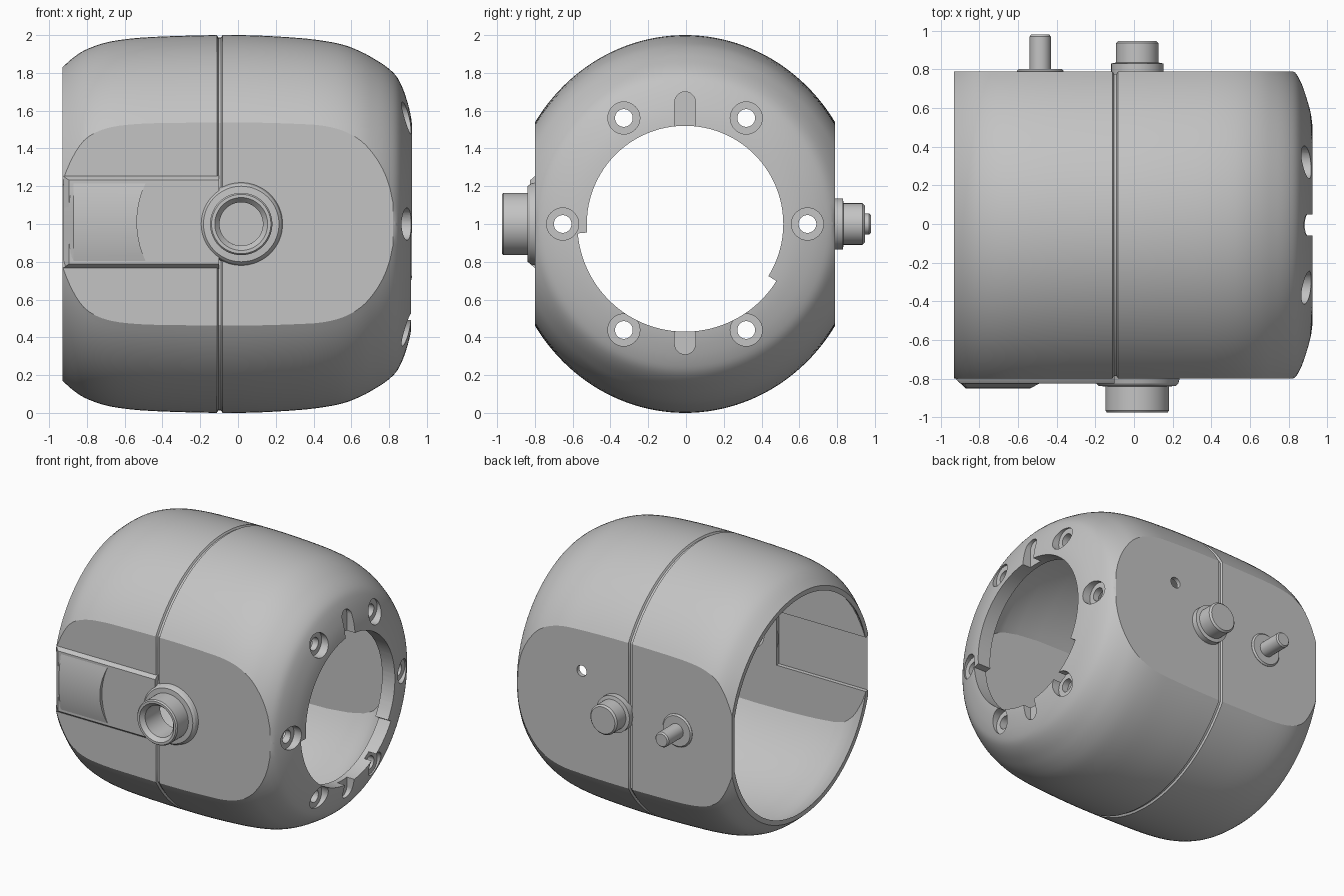
import bpy, bmesh, math

if "Cube" in bpy.data.objects:
    bpy.data.objects.remove(bpy.data.objects["Cube"])

CY, FLAT, PX = -0.005, 0.795, 0.017   # body axis y, half distance of side flats, port x

grey = bpy.data.materials.new("light_grey")
grey.diffuse_color = (0.55, 0.55, 0.55, 1)
grey.use_nodes = True
grey.node_tree.nodes["Principled BSDF"].inputs["Base Color"].default_value = grey.diffuse_color


def finish(name, bm):
    bmesh.ops.remove_doubles(bm, verts=bm.verts, dist=1e-5)
    bmesh.ops.recalc_face_normals(bm, faces=bm.faces)
    me = bpy.data.meshes.new(name)
    bm.to_mesh(me)
    bm.free()
    ob = bpy.data.objects.new(name, me)
    bpy.context.collection.objects.link(ob)
    me.materials.append(grey)
    return ob


def skin(name, rings, close_u=False, cap=False):
    """Bridge rings of equal length; optionally close the ring list or cap the ends."""
    bm = bmesh.new()
    vs = [[bm.verts.new(p) for p in r] for r in rings]
    n, m = len(vs[0]), len(vs)
    for i in range(m if close_u else m - 1):
        a, b = vs[i], vs[(i + 1) % m]
        for j in range(n):
            k = (j + 1) % n
            bm.faces.new((a[j], a[k], b[k], b[j]))
    if cap:
        bm.faces.new(vs[0])
        bm.faces.new(vs[-1])
    return finish(name, bm)


def lathe(name, profile, axis, centre, seg=48):
    """Turn (radius, position) points about an x or y axis; radius-0 ends become caps."""
    solid = profile[0][0] == 0
    pts = profile[1:-1] if solid else profile
    rings = []
    for r, h in pts:
        ring = []
        for i in range(seg):
            t = 2 * math.pi * i / seg
            u, v = centre[0] + r * math.cos(t), centre[1] + r * math.sin(t)
            ring.append((h, u, v) if axis == 'X' else (u, h, v))
        rings.append(ring)
    return skin(name, rings, close_u=not solid, cap=solid)


def rod(name, r, h0, h1, axis, centre, seg=48):
    return lathe(name, [(0, h0), (r, h0), (r, h1), (0, h1)], axis, centre, seg)


def prism(name, yz, x0, x1):
    return skin(name, [[(x, y, z) for y, z in yz] for x in (x0, x1)], cap=True)


def smooth_path(pts, k=3):
    """Catmull-Rom refinement of a profile."""
    out = []
    for i in range(len(pts) - 1):
        p = [pts[max(i - 1, 0)], pts[i], pts[i + 1], pts[min(i + 2, len(pts) - 1)]]
        for s in range(k):
            t = s / k
            out.append(tuple(0.5 * (2 * b + (c - a) * t + (2 * a - 5 * b + 4 * c - d) * t * t
                                    + (3 * b - a - 3 * c + d) * t ** 3) for a, b, c, d in zip(*p)))
    return out + [pts[-1]]


def section(x, rz, ry, inset=0.0):
    """Oval cross-section with its two sides cut flat."""
    f = FLAT - inset
    a = max(math.acos(min(1, f / ry)), 0.08)
    spans = [(a, math.pi - a, 48), (math.pi - a, math.pi + a, 10),
             (math.pi + a, 2 * math.pi - a, 48), (-a, a, 10)]
    ring = []
    for t0, t1, n in spans:
        for i in range(n):
            t = t0 + (t1 - t0) * i / n
            y = max(-f, min(f, ry * math.cos(t)))
            ring.append((x, CY + y, 1 + rz * math.sin(t)))
    return ring


# Housing shell: outer skin, seam groove, nose, inner skin
left = smooth_path([(-.93, .83, .825), (-.86, .89, .88), (-.79, .93, .917), (-.68, .965, .937),
                    (-.52, .986, .943), (-.3, .996, .943), (-.112, 1, .943)])
right = smooth_path([(-.082, 1, .943), (.1, .998, .943), (.32, .985, .943), (.45, .97, .942),
                     (.56, .948, .93), (.65, .913, .908), (.72, .875, .875), (.785, .833, .833),
                     (.835, .787, .787), (.865, .735, .735), (.89, .67, .67), (.912, .59, .59),
                     (.924, .5, .5), (.926, .4, .4)])
inner = smooth_path([(.82, .4, .4), (.815, .58, .58), (.78, .68, .68), (.72, .77, .77),
                     (.62, .85, .85), (.5, .905, .89), (.2, .955, .903), (-.3, .956, .903),
                     (-.68, .925, .897), (-.79, .89, .877), (-.86, .85, .84), (-.93, .795, .79)], 2)
rings = [section(*p) for p in left]
rings += [section(-.104, .987, .93, .013), section(-.09, .987, .93, .013)]
rings += [section(*p) for p in right]
rings += [section(*p, .03) for p in inner]
housing = skin("housing", rings, close_u=True)

# Nose opening: round, with a wider sector below
cutters = [rod("opening_cutter", .52, .6, 1.1, 'X', (CY, 1), 96)]
arc = [math.radians(185 + 143 * i / 48) for i in range(49)]
cutters.append(prism("sector_cutter", [(CY, 1)] + [(CY + .57 * math.cos(t), 1 + .57 * math.sin(t))
                                                   for t in arc], .6, 1.1))
# Key slots above and below the opening
for s, tip in ((1, .70), (-1, .69)):
    pts = [(CY - .055, 1 + s * .45), (CY + .055, 1 + s * .45)]
    pts += [(CY + .055 * math.cos(t), 1 + s * (tip - .055 + .055 * math.sin(t)))
            for t in (math.pi * i / 14 for i in range(15))]
    cutters.append(prism("slot_cutter", pts, .855, 1.1))
# Six counterbored screw holes
for i in range(6):
    t = math.radians(60 * i)
    cutters.append(lathe("screw_cutter", [(0, .6), (.047, .6), (.047, .855), (.085, .855), (.085, 1.1),
                                          (0, 1.1)], 'X',
                         (CY + .648 * math.cos(t), 1 + .648 * math.sin(t)), 32))
# Front port bore, rear vent hole, inner channel behind the front pad
cutters.append(rod("port_cutter", .115, -1.1, -.7, 'Y', (PX, 1)))
cutters.append(rod("vent_cutter", .04, .7, 1.1, 'Y', (.30, 1.23), 24))
cutters.append(prism("channel_cutter", [(-.95, .81), (-.7, .81), (-.7, 1.21), (-.95, 1.21)], -1, -.2))

for c in cutters:
    c.hide_render = True
    mod = housing.modifiers.new(c.name, 'BOOLEAN')
    mod.operation, mod.solver, mod.object = 'DIFFERENCE', 'EXACT', c
bpy.context.view_layer.update()
cut_mesh = bpy.data.meshes.new_from_object(housing.evaluated_get(bpy.context.evaluated_depsgraph_get()))
housing.modifiers.clear()
housing.data = cut_mesh
for c in cutters:
    bpy.data.objects.remove(c)

# Front pad running from the rim to the port
half = [(-.78, .2), (-.78, .25), (-.80, .243), (-.825, .222)]
outline = [(-.80, .2)] + half
outline += [(y, -z) for y, z in reversed(outline)]
pad = prism("front_pad", [(y, 1.01 + z) for y, z in outline], -.925, -.1)
for v in pad.data.vertices:
    if v.co.x < -.9 and v.co.y < -.81:
        v.co.x = -.895

# Curved cover on the pad with an arched inner edge
cover_rings = []
for i in range(17):
    z = -.205 + .41 * i / 16
    y, xe = -math.sqrt(.85 ** 2 - z * z), -.535 + .045 * (z / .205) ** 2
    cover_rings.append([(-.925, -.80, 1.01 + z), (-.87, y, 1.01 + z), (xe, y, 1.01 + z),
                        (xe, -.80, 1.01 + z)])
cover = skin("pad_cover", cover_rings, cap=True)

# Front port, rear plug and rear pin
port = lathe("front_port", [(.225, -.78), (.212, -.825), (.2, -.838), (.165, -.84), (.165, -.965),
                            (.157, -.975), (.14, -.975), (.115, -.945), (.115, -.77)], 'Y', (PX, 1), 64)
plug = lathe("rear_plug", [(0, .77), (.135, .77), (.135, .83), (.11, .835), (.11, .935), (.098, .947),
                           (0, .947)], 'Y', (PX, 1))
base = lathe("pin_base", [(0, .77), (.12, .77), (.12, .792), (.11, .803), (0, .803)], 'Y', (-.485, 1))
pin = lathe("rear_pin", [(0, .78), (.055, .78), (.055, .97), (.046, .98), (0, .98)], 'Y', (-.485, 1), 32)

# Smooth shading with crisp edges
bpy.ops.object.select_all(action='DESELECT')
for ob in (housing, pad, cover, port, plug, base, pin):
    ob.select_set(True)
bpy.context.view_layer.objects.active = housing
bpy.ops.object.shade_smooth_by_angle(angle=math.radians(25))
